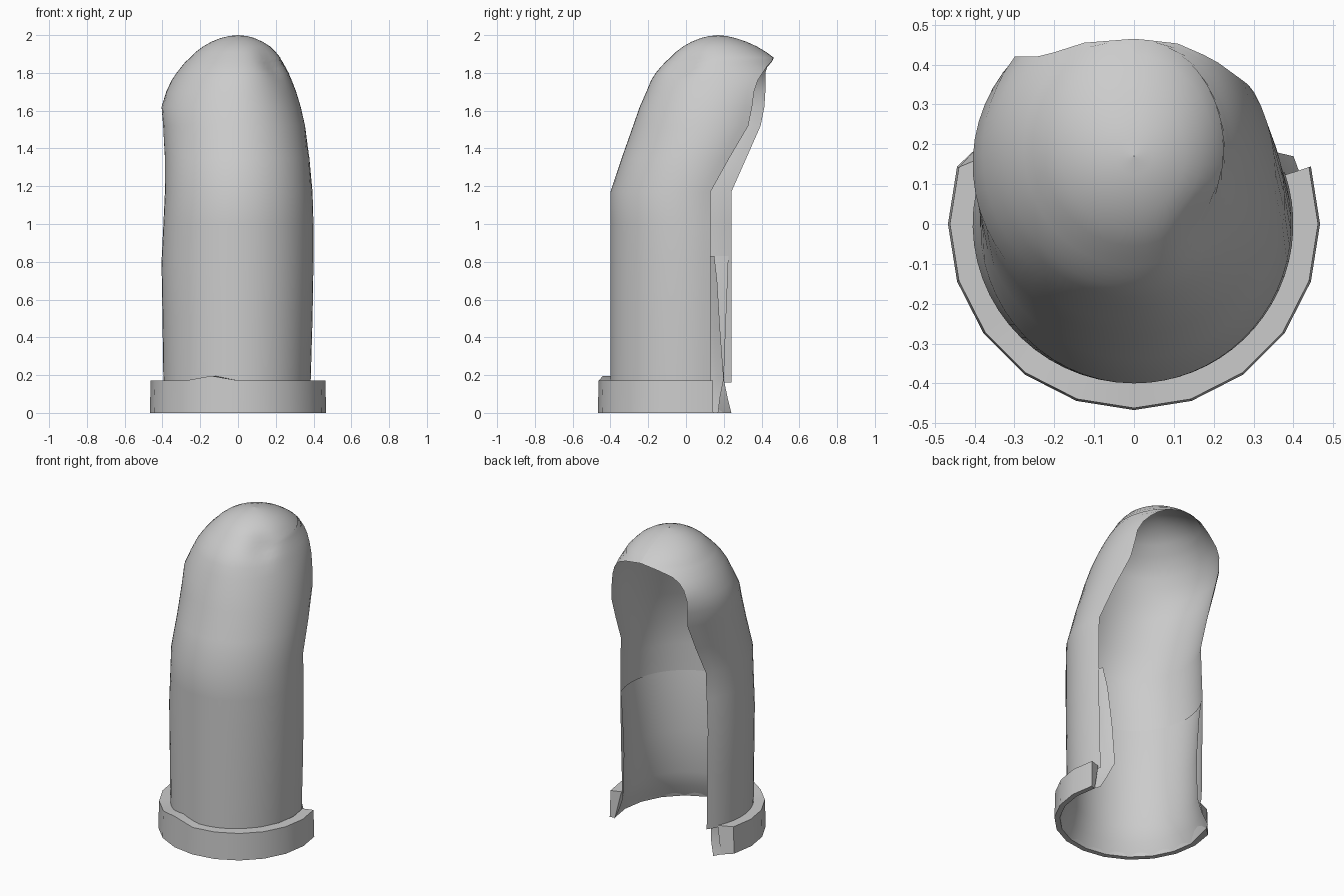
import bpy, math
from math import sin, cos, acos, radians, pi, exp

if "Cube" in bpy.data.objects:
    bpy.data.objects.remove(bpy.data.objects["Cube"])


def add_object(name, verts, faces, angle=40):
    me = bpy.data.meshes.new(name)
    me.from_pydata(verts, [], faces)
    me.validate()
    ob = bpy.data.objects.new(name, me)
    bpy.context.collection.objects.link(ob)
    bpy.ops.object.select_all(action='DESELECT')
    ob.select_set(True)
    bpy.context.view_layer.objects.active = ob
    bpy.ops.object.shade_smooth_by_angle(angle=radians(angle))
    return ob


def grid_faces(rows, cols):
    return [(r * cols + c, r * cols + c + 1, (r + 1) * cols + c + 1, (r + 1) * cols + c)
            for r in range(rows - 1) for c in range(cols - 1)]


def end_angle(y, cy, ry):
    # angle from the front at which a section reaches the back cut line
    return acos(max(-1, min(1, (cy - y) / ry)))


def sweep(sections, n):
    # section: z, centre y, depth radius, left radius, right radius, left cut y, right cut y
    verts = []
    for z, cy, ry, rl, rr, yl, yr in sections:
        al, ar = end_angle(yl, cy, ry), end_angle(yr, cy, ry)
        for i in range(n + 1):
            u = i / n * 2 - 1
            a = u * (al if u < 0 else ar)
            rx = rl if a < 0 else rr
            verts.append((rx * sin(a), cy - ry * cos(a), z))
    return verts


# Outer finger shell: straight lower part, bent upper part, domed tip, open back
shell_sections = [
    (0.16, 0, .40, .395, .385, .24, .13),
    (0.50, 0, .40, .40, .395, .24, .13),
    (0.80, 0, .40, .405, .40, .24, .13),
    (1.00, 0, .40, .395, .40, .24, .13),
    (1.17, 0, .40, .387, .395, .24, .13),
    (1.35, .06, .40, .387, .378, .32, .23),
    (1.52, .12, .40, .397, .355, .395, .33),
    (1.62, .15, .395, .405, .332, .415, .35),
    (1.70, .18, .39, .38, .308, .42, .36),
    (1.76, .19, .375, .352, .285, .42, .38),
    (1.80, .19, .35, .325, .268, .42, .405),
    (1.83, .19, .325, .302, .252, .43, .425),
    (1.86, .19, .297, .277, .236, .455, .453),
    (1.88, .19, .275, .255, .225, .47, .47),
    (1.91, .185, .24, .225, .20, .5, .5),
    (1.94, .18, .195, .185, .17, .5, .5),
    (1.965, .175, .145, .14, .13, .5, .5),
    (1.985, .17, .09, .09, .085, .5, .5),
    (1.995, .17, .045, .045, .045, .5, .5),
    (2.0, .17, .001, .001, .001, .5, .5)]
N = 40
verts = sweep(shell_sections, N)
# shallow dent on the right of the fingertip
dented = []
for x, y, z in verts:
    d = .02 * exp(-((x - .17) ** 2 + (y - .0) ** 2 + (z - 1.84) ** 2) / .006)
    dented.append((x - d * .5, y + d, z - d * .5))
add_object("finger_shell", dented, grid_faces(len(shell_sections), N + 1), 60)

# Inner lining: flared mouth, narrow neck, widening to meet the shell
lining_sections = [
    (0.00, 0, .435, .435, .435, .24, .17),
    (0.08, 0, .40, .40, .40, .22, .18),
    (0.18, 0, .375, .375, .37, .20, .20),
    (0.45, 0, .368, .37, .365, .21, .18),
    (0.70, 0, .378, .385, .378, .22, .165),
    (0.83, 0, .394, .398, .393, .225, .15)]
verts = sweep(lining_sections, N)
add_object("inner_lining", verts, grid_faces(len(lining_sections), N + 1), 40)

# Faceted base collar, 20 sides to the full turn, with an open back
verts, faces = [], []
step, half = pi / 10, 6
for i in range(-half, half + 1):
    a = i * step
    top = .172 + (.024 if i == -1 else 0)
    for r, z in ((.435, 0), (.467, 0), (.462, top), (.395, top)):
        b = a - radians(9) if i == -half and r < .44 else a
        verts.append((r * sin(b), -r * cos(b), z))
for i in range(2 * half):
    for k in range(4):
        m = (k + 1) % 4
        faces.append((i * 4 + k, i * 4 + 4 + k, i * 4 + 4 + m, i * 4 + m))
last = 8 * half
faces += [(0, 1, 2, 3), (last + 3, last + 2, last + 1, last)]
add_object("base_collar", verts, faces, 25)
